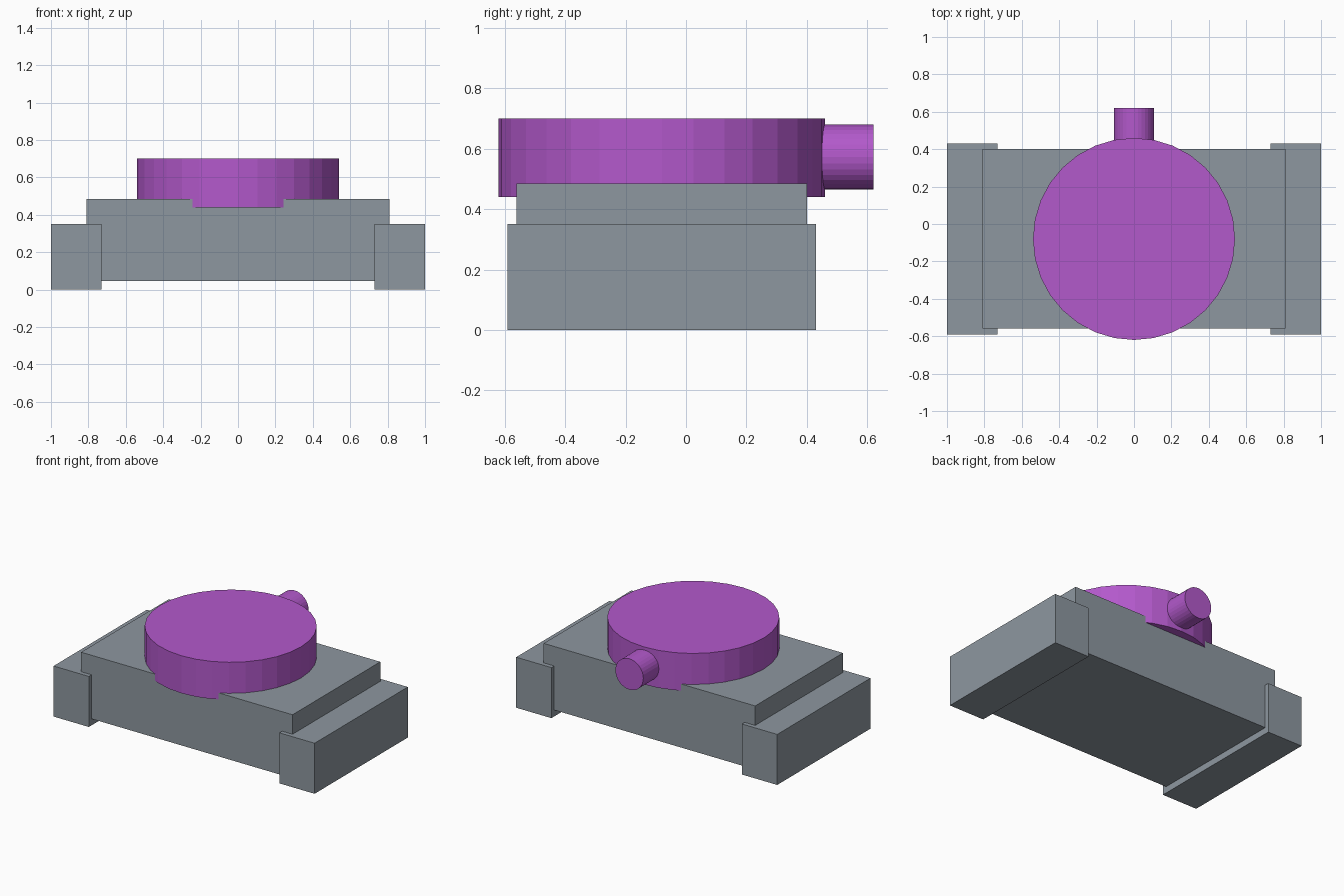
import bpy
from math import radians

cube = bpy.data.objects.get("Cube")
if cube:
    bpy.data.objects.remove(cube, do_unlink=True)


def material(name, rgb):
    mat = bpy.data.materials.new(name)
    mat.use_nodes = True
    color = (*rgb, 1)
    mat.diffuse_color = color
    mat.node_tree.nodes["Principled BSDF"].inputs["Base Color"].default_value = color
    return mat


def finish(name, mat):
    obj = bpy.context.object
    obj.name = obj.data.name = name
    obj.data.materials.append(mat)
    return obj


def box(name, low, high, mat):
    center = [(a + b) / 2 for a, b in zip(low, high)]
    bpy.ops.mesh.primitive_cube_add(size=1, location=center)
    obj = finish(name, mat)
    obj.scale = [b - a for a, b in zip(low, high)]
    bpy.ops.object.transform_apply(location=False, rotation=False, scale=True)
    return obj


def cylinder(name, radius, depth, center, mat, tilt=0):
    bpy.ops.mesh.primitive_cylinder_add(
        vertices=32, radius=radius, depth=depth,
        location=center, rotation=(radians(tilt), 0, 0))
    return finish(name, mat)


grey = material("slate grey", (0.27, 0.31, 0.35))
purple = material("purple", (0.45, 0.10, 0.60))

# Hull
box("hull", (-0.81, -0.56, 0.045), (0.81, 0.40, 0.485), grey)

# Tracks on both sides
for name, side in (("left_track", 1), ("right_track", -1)):
    xs = sorted((side * 0.73, side * 1.0))
    box(name, (xs[0], -0.59, 0), (xs[1], 0.43, 0.35), grey)

# Round turret overhanging the hull, with a short barrel at the back
cylinder("turret", 0.54, 0.26, (0, -0.08, 0.57), purple)
cylinder("barrel", 0.107, 0.24, (0, 0.50, 0.572), purple, tilt=90)
